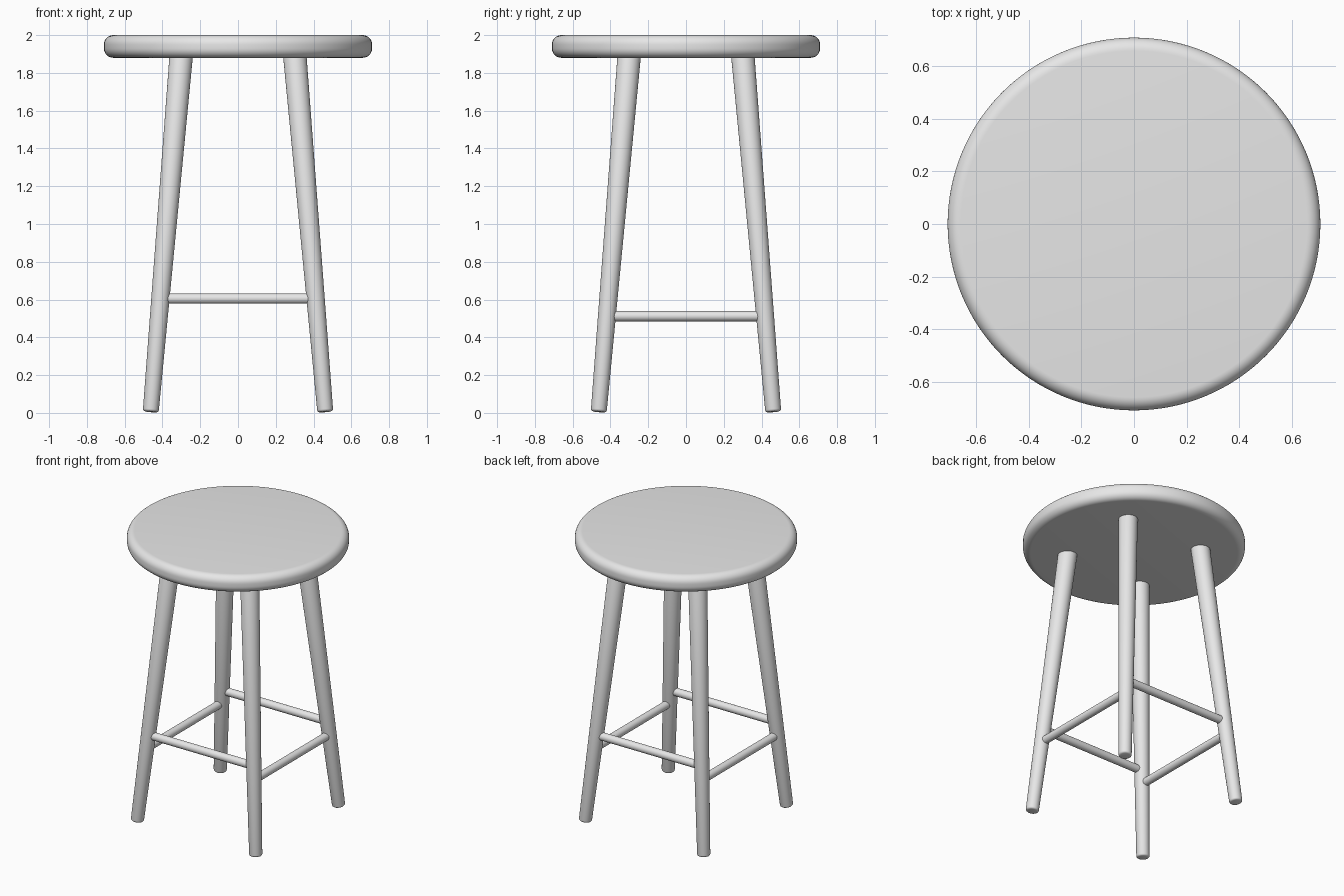
import bpy
import math
from mathutils import Vector

cube = bpy.data.objects.get("Cube")
if cube:
    bpy.data.objects.remove(cube, do_unlink=True)

grey = bpy.data.materials.new("plain_grey")
grey.use_nodes = True
colour = (0.8, 0.8, 0.8, 1.0)
grey.diffuse_color = colour
grey.node_tree.nodes["Principled BSDF"].inputs["Base Color"].default_value = colour


def rod(name, start, end, r_start, r_end, sides=48, bevel=0.0, segments=3):
    """Round bar between two points, with optional softened rims."""
    start, end = Vector(start), Vector(end)
    axis = end - start
    bpy.ops.mesh.primitive_cone_add(
        vertices=sides, radius1=r_start, radius2=r_end, depth=axis.length,
        location=(start + end) / 2,
        rotation=axis.to_track_quat('Z', 'Y').to_euler())
    obj = bpy.context.object
    obj.name = name
    obj.data.materials.append(grey)
    if bevel:
        mod = obj.modifiers.new("soft_rims", 'BEVEL')
        mod.width = bevel
        mod.segments = segments
        mod.limit_method = 'ANGLE'
        mod.angle_limit = math.radians(60)
        bpy.ops.object.modifier_apply(modifier=mod.name)
    bpy.ops.object.shade_smooth_by_angle(angle=math.radians(35))
    return obj


# Round seat with a rolled edge
SEAT_BOTTOM, SEAT_TOP = 1.88, 2.0
rod("seat", (0, 0, SEAT_BOTTOM), (0, 0, SEAT_TOP), 0.71, 0.71,
    sides=128, bevel=0.05, segments=8)

# Splayed, tapered legs, ending just inside the seat
FOOT, FOOT_Z, HIP, HIP_Z = 0.462, 0.006, 0.30, 1.90


def leg_offset(z):
    """Distance of a leg's centre line from the middle planes at height z."""
    return FOOT + (HIP - FOOT) * (z - FOOT_Z) / (HIP_Z - FOOT_Z)


for sx, side in ((1, "left"), (-1, "right")):
    for sy, end in ((-1, "front"), (1, "back")):
        rod(f"{end}_{side}_leg", (sx * FOOT, sy * FOOT, FOOT_Z),
            (sx * HIP, sy * HIP, HIP_Z), 0.042, 0.062, bevel=0.012)

# Stretchers: front and back pair sits higher than the side pair
HIGH, LOW, RUNG = 0.605, 0.512, 0.027
a, b = leg_offset(HIGH), leg_offset(LOW)
for s, end, side in ((-1, "front", "right"), (1, "back", "left")):
    rod(f"{end}_stretcher", (-a, s * a, HIGH), (a, s * a, HIGH), RUNG, RUNG, sides=32)
    rod(f"{side}_stretcher", (s * b, -b, LOW), (s * b, b, LOW), RUNG, RUNG, sides=32)
